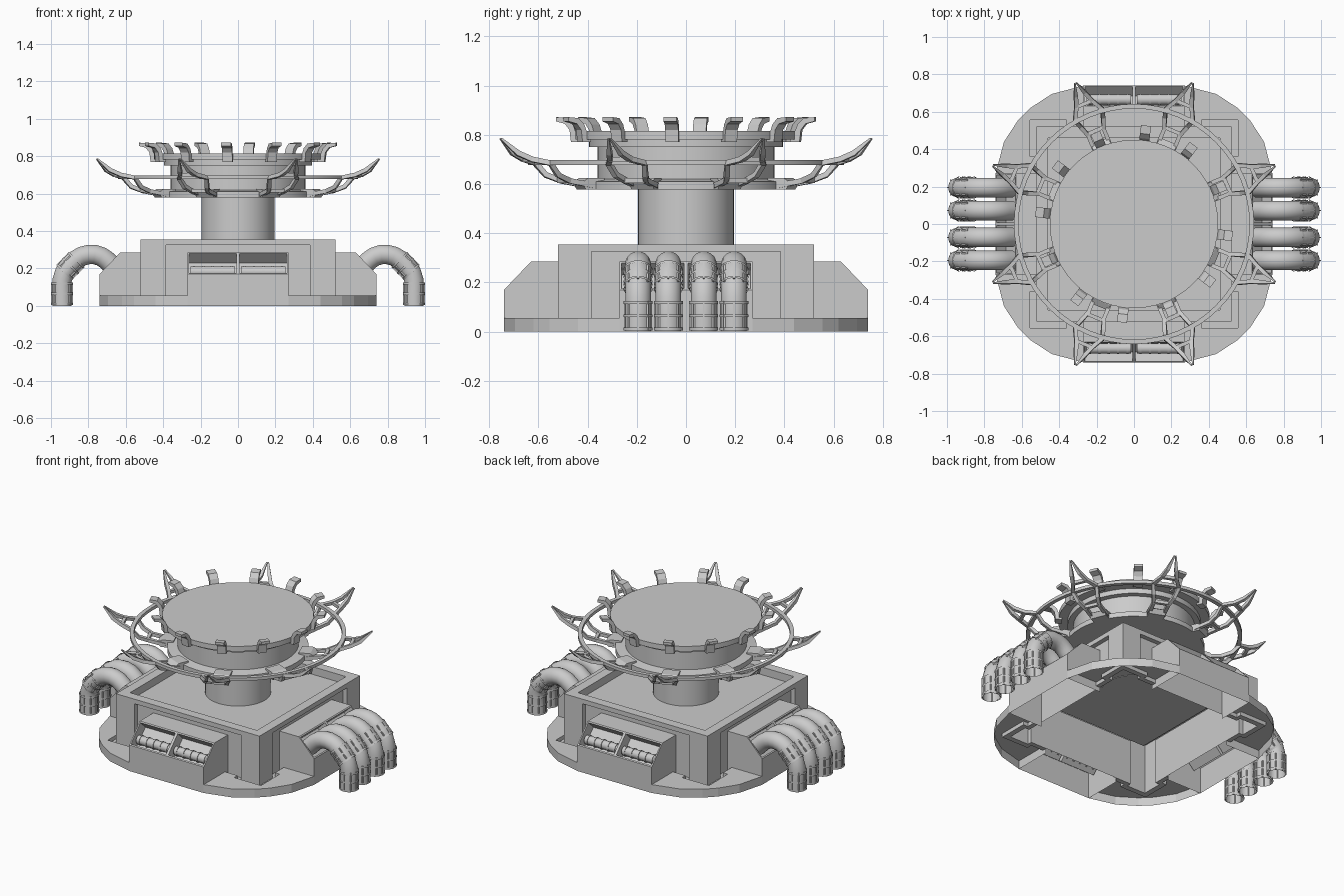
import bpy, bmesh, math
from mathutils import Vector, Matrix

if "Cube" in bpy.data.objects:
    bpy.data.objects.remove(bpy.data.objects["Cube"])


def finish(name, bm, smooth=False):
    bmesh.ops.remove_doubles(bm, verts=bm.verts, dist=0.0004)
    bmesh.ops.recalc_face_normals(bm, faces=bm.faces)
    me = bpy.data.meshes.new(name)
    bm.to_mesh(me)
    bm.free()
    ob = bpy.data.objects.new(name, me)
    bpy.context.collection.objects.link(ob)
    if smooth:
        bpy.ops.object.select_all(action='DESELECT')
        ob.select_set(True)
        bpy.context.view_layer.objects.active = ob
        bpy.ops.object.shade_smooth_by_angle(angle=math.radians(40))
    return ob


def turn(deg):
    return Matrix.Rotation(math.radians(deg), 4, 'Z')


def face(bm, pts, m=Matrix()):
    return bm.faces.new([bm.verts.new(m @ Vector(p)) for p in pts])


def tube(bm, pts, r, n=14, m=Matrix(), ref=(0, 1, 0), r_end=None, caps=True):
    """Sweep an n-gon along a path."""
    pts = [Vector(p) for p in pts]
    rings = []
    for i, p in enumerate(pts):
        t = (pts[min(i + 1, len(pts) - 1)] - pts[max(i - 1, 0)]).normalized()
        u = t.cross(Vector(ref)).normalized()
        v = t.cross(u)
        rr = r_end if r_end and i == len(pts) - 1 else r
        ring = []
        for k in range(n):
            a = 2 * math.pi * (k + 0.5) / n
            ring.append(bm.verts.new(m @ (p + (u * math.cos(a) + v * math.sin(a)) * rr)))
        rings.append(ring)
    for a, b in zip(rings, rings[1:]):
        for k in range(n):
            bm.faces.new((a[k], a[(k + 1) % n], b[(k + 1) % n], b[k]))
    if caps:
        bm.faces.new(rings[0][::-1])
        bm.faces.new(rings[-1])


def lathe(name, prof, n=48):
    bm = bmesh.new()
    for k in range(n):
        a, b = turn(360 * k / n), turn(360 * (k + 1) / n)
        for (r0, z0), (r1, z1) in zip(prof, prof[1:]):
            q = [a @ Vector((r0, 0, z0)), b @ Vector((r0, 0, z0)),
                 b @ Vector((r1, 0, z1)), a @ Vector((r1, 0, z1))]
            if r0 < 1e-6:
                q.pop(1)
            elif r1 < 1e-6:
                q.pop(2)
            face(bm, q)
    return finish(name, bm, True)


def prism(bm, prof, w, m):
    """Extrude an (r, z) outline sideways by half-width w."""
    a = [(r, -w, z) for r, z in prof]
    b = [(r, w, z) for r, z in prof]
    face(bm, a, m)
    face(bm, b[::-1], m)
    for i in range(len(prof)):
        j = (i + 1) % len(prof)
        face(bm, (a[i], a[j], b[j], b[i]), m)


# Base: floor slab, trench and block, one quarter repeated four times
P = .49   # recessed panel plane
outer = [(.27, .74), (.44, .695), (.555, .62), (.62, .555), (.695, .44), (.74, .27)]
trench = [(.27, .52), (.36, .52), (.36, .555), (.555, .555), (.555, .36), (.52, .36), (.52, .27)]
wall = [(.27, P), (.385, P), (.385, .52), (.52, .52), (.52, .385), (P, .385), (P, .27)]
wall_top = [.325, .325, .355, .355, .325, .325]


def strip(bm, a, za, b, zb, m):
    for i in range(len(a) - 1):
        top = zb[i] if isinstance(zb, list) else zb
        face(bm, ((*a[i], za), (*a[i + 1], za), (*b[i + 1], top), (*b[i], top)), m)


slab, block = bmesh.new(), bmesh.new()
for k in range(4):
    m = turn(90 * k)
    strip(slab, outer, 0, outer, .055, m)
    face(slab, [(*p, .055) for p in outer + trench[::-1]], m)
    strip(slab, trench, .055, trench, .03, m)
    strip(slab, trench, .03, wall, .03, m)
    strip(block, wall, .03, wall, wall_top, m)
    # recessed panel, its upper lip, the rim and the sunken top
    face(block, ((-.27, P, .03), (.27, P, .03), (.27, P, .325), (-.27, P, .325)), m)
    face(block, ((-.385, P, .325), (.385, P, .325), (.385, .52, .325), (-.385, .52, .325)), m)
    face(block, ((-.385, .52, .325), (.385, .52, .325), (.385, .52, .355), (-.385, .52, .355)), m)
    face(block, ((-.52, .52, .355), (.52, .52, .355), (.46, .46, .355), (-.46, .46, .355)), m)
    face(block, ((-.46, .46, .355), (.46, .46, .355), (.46, .46, .305), (-.46, .46, .305)), m)
face(block, [(x, y, .305) for x, y in ((-.46, -.46), (.46, -.46), (.46, .46), (-.46, .46))])
finish("base_slab", slab)
finish("base_block", block)

# Side housings with two recessed windows on the sloped face
for k, side in enumerate(("right", "back", "left", "front")):
    bm, m, w = bmesh.new(), turn(90 * k), .27
    prof = [(P, .285), (.63, .285), (.74, .17), (.74, 0)]
    for s in (-w, w):
        face(bm, [(r, s, z) for r, z in prof + [(P, 0)]], m)
    for i in (0, 2):
        (r0, z0), (r1, z1) = prof[i], prof[i + 1]
        face(bm, ((r0, -w, z0), (r0, w, z0), (r1, w, z1), (r1, -w, z1)), m)
    panes = [face(bm, ((.63, a, .285), (.74, a, .17), (.74, b, .17), (.63, b, .285)), m)
             for a, b in ((-w, 0), (0, w))]
    for f in panes:
        f.normal_update()
    bmesh.ops.inset_individual(bm, faces=panes, thickness=.012)
    bmesh.ops.inset_individual(bm, faces=panes, thickness=.001, depth=-.07)
    finish(side + "_housing", bm)

    # Ringed conduits lying inside the front and back windows
    if side in ("front", "back"):
        bm = bmesh.new()
        for s in (-1, 1):
            tube(bm, ((.665, s * .016, .182), (.665, s * .254, .182)), .028, 14, m, (0, 0, 1))
            for j in range(5):
                c = s * (.035 + j * .05)
                tube(bm, ((.665, c - .006, .182), (.665, c + .006, .182)), .032, 14, m, (0, 0, 1))
        finish(side + "_window_conduits", bm, True)

# Bent pipes with ring-and-rib collars
path = [(.941, 0), (.941, .07), (.941, .135), (.927, .18), (.90, .215), (.868, .245),
        (.835, .265), (.80, .274), (.765, .274), (.73, .263), (.70, .242), (.655, .197)]
collars = [((.941, .004), (.941, .125)), ((.929, .178), (.862, .248))]
for side, deg in (("right", 0), ("left", 180)):
    pipes, cages = bmesh.new(), bmesh.new()
    m = turn(deg)
    for y in (-.195, -.072, .072, .195):
        tube(pipes, [(x, y, z) for x, z in path], .053, 16, m, caps=False)
        for (x0, z0), (x1, z1) in collars:
            a, b = Vector((x0, y, z0)), Vector((x1, y, z1))
            t = (b - a).normalized()
            for f in (.05, .5, .95):
                c = a.lerp(b, f)
                tube(cages, (c - t * .006, c + t * .006), .06, 16, m, caps=False)
            u = t.cross(Vector((0, 1, 0)))
            for j in range(8):
                g = math.pi * j / 4
                d = (u * math.cos(g) + Vector((0, 1, 0)) * math.sin(g)) * .054
                tube(cages, (a + d, b + d), .005, 4, m)
    finish(side + "_pipes", pipes, True)
    finish(side + "_pipe_collars", cages, True)

# Column, stepped drum and outer ring
lathe("column", [(0, .302), (.195, .302), (.195, .585)])
lathe("drum", [(0, .578), (.42, .578), (.42, .61), (.36, .62), (.36, .75), (.395, .75),
               (.395, .782), (.45, .782), (.45, .815), (0, .815)])
lathe("outer_ring", [(.617, .678), (.642, .678), (.642, .698), (.617, .698), (.617, .678)], 64)

# Eight forked brackets that carry the ring and end in pointed spikes
bm = bmesh.new()
for k in range(8):
    m = turn(22.5 + 45 * k)
    prism(bm, [(.38, .578), (.46, .578), (.48, .605), (.45, .625), (.38, .625)], .05, m)
    for s in (-1, 1):
        tube(bm, [(.43, s * .045, .595), (.53, s * .045, .613), (.59, s * .065, .637),
                  (.63, s * .08, .685), (.695, s * .046, .70), (.75, s * .026, .725),
                  (.815, s * .004, .785)], .015, 4, m, (0, 1, 0), .005)
    for r, w, z in ((.54, .045, .615), (.695, .046, .70)):
        tube(bm, ((r, -w, z), (r, w, z)), .014, 4, m, (0, 0, 1))
finish("ring_brackets", bm)

# Twelve curved claws around the top disc
bm = bmesh.new()
for k in range(12):
    prism(bm, [(.43, .77), (.468, .77), (.474, .82), (.493, .845), (.53, .855),
               (.53, .872), (.485, .868), (.46, .842), (.45, .815), (.43, .815)],
          .027, turn(-7 + 30 * k))
finish("top_claws", bm)
